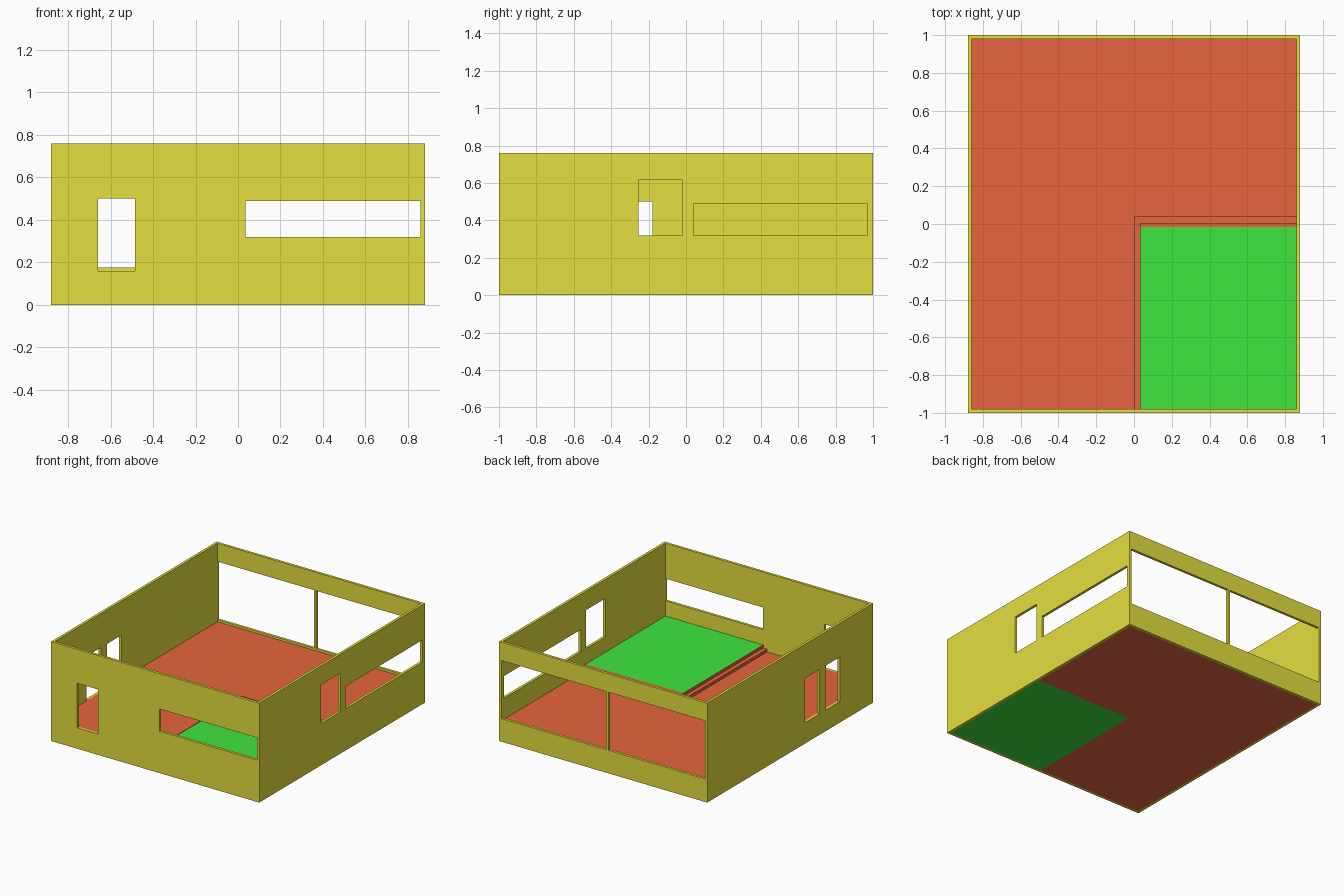
import bpy, bmesh

if "Cube" in bpy.data.objects:
    bpy.data.objects.remove(bpy.data.objects["Cube"])

X, Y, H, T = 0.88, 1.0, 0.76, 0.02      # outer half sizes, wall height, wall thickness
XI, YI = X - T, Y - T                   # inner half sizes
FLOOR, STEP, DECK = 0.16, 0.182, 0.204  # floor levels


def material(name, color):
    m = bpy.data.materials.new(name)
    m.diffuse_color = color
    m.use_nodes = True
    m.node_tree.nodes["Principled BSDF"].inputs["Base Color"].default_value = m.diffuse_color
    return m


YELLOW = material("yellow", (0.78, 0.74, 0.05, 1))
RED = material("red", (0.79, 0.13, 0.05, 1))
GREEN = material("green", (0.05, 0.79, 0.05, 1))


def prism(name, outline, z0, z1, mat):
    """Extrude a plan outline from z0 to z1."""
    bm = bmesh.new()
    face = bm.faces.new([bm.verts.new((x, y, z0)) for x, y in outline])
    top = bmesh.ops.extrude_face_region(bm, geom=[face])["geom"]
    for v in top:
        if isinstance(v, bmesh.types.BMVert):
            v.co.z = z1
    bmesh.ops.recalc_face_normals(bm, faces=bm.faces[:])
    mesh = bpy.data.meshes.new(name)
    bm.to_mesh(mesh)
    bm.free()
    obj = bpy.data.objects.new(name, mesh)
    bpy.context.collection.objects.link(obj)
    mesh.materials.append(mat)
    return obj


def box(name, x0, x1, y0, y1, z0, z1, mat):
    return prism(name, [(x0, y0), (x1, y0), (x1, y1), (x0, y1)], z0, z1, mat)


def wall(name, x0, x1, y0, y1, openings):
    """Wall panel with rectangular openings (start, end, bottom, top) along its length."""
    obj = box(name, x0, x1, y0, y1, 0, H, YELLOW)
    for a, b, z0, z1 in openings:
        if x1 - x0 > y1 - y0:
            cut = box("cutter", a, b, y0 - 0.1, y1 + 0.1, z0, z1, YELLOW)
        else:
            cut = box("cutter", x0 - 0.1, x1 + 0.1, a, b, z0, z1, YELLOW)
        mod = obj.modifiers.new("opening", 'BOOLEAN')
        mod.operation, mod.solver, mod.object = 'DIFFERENCE', 'EXACT', cut
        bpy.context.view_layer.objects.active = obj
        bpy.ops.object.modifier_apply(modifier=mod.name)
        bpy.data.objects.remove(cut, do_unlink=True)


# Outer walls; some openings run right up to the side walls
E = XI + 0.01
wall("front_wall", -XI, XI, -Y, -YI, [(-0.66, -0.485, FLOOR, 0.50), (0.035, E, 0.32, 0.49)])
wall("back_wall", -XI, XI, YI, Y, [(-E, -0.045, 0.176, 0.62), (-0.026, E, 0.176, 0.62)])
wall("right_wall", XI, X, -Y, Y, [(-0.255, -0.02, 0.32, 0.615), (0.04, 0.97, 0.32, 0.49)])
wall("left_wall", -X, -XI, -Y, Y, [(-0.60, -0.425, FLOOR, 0.50), (-0.355, -0.18, FLOOR, 0.50)])


def ell(name, xa, ya, xb, yb, z0, z1):
    """L-shaped slab between an outer corner (xa, ya) and an inner corner (xb, yb)."""
    prism(name, [(xa, -YI), (xb, -YI), (xb, yb), (XI, yb), (XI, ya), (xa, ya)], z0, z1, RED)


# Main floor, two L-shaped steps and the raised floor
ell("main_floor", -XI, YI, 0.035, -0.015, 0, FLOOR)
ell("lower_step", 0.0, 0.04, 0.035, -0.015, FLOOR, STEP)
ell("upper_step", 0.032, 0.005, 0.035, -0.015, STEP, DECK)
box("raised_floor", 0.035, XI, -YI, -0.015, 0, DECK, GREEN)
